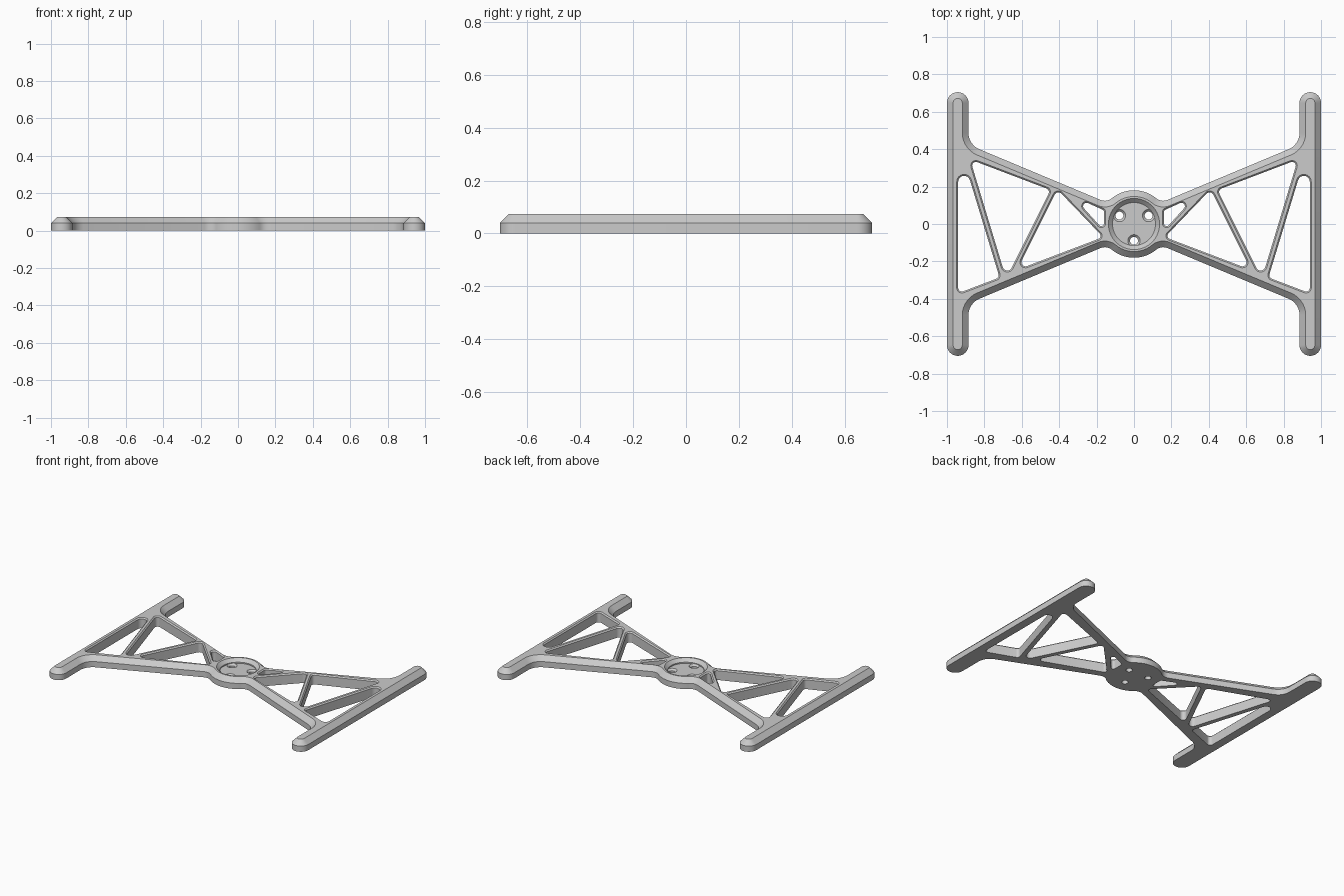
import bpy
import bmesh
import math
from mathutils import Vector

cube = bpy.data.objects.get("Cube")
if cube:
    bpy.data.objects.remove(cube, do_unlink=True)

HEIGHT = 0.073
BEVEL = 0.033

metal = bpy.data.materials.new("light grey metal")
metal.use_nodes = True
GREY = (0.6, 0.6, 0.6, 1)
metal.diffuse_color = GREY
metal.node_tree.nodes["Principled BSDF"].inputs["Base Color"].default_value = GREY


def rounded(corners, steps=8):
    """Turn (x, y, radius) corners into a filleted counter-clockwise loop."""
    loop = []
    n = len(corners)
    for i, (x, y, r) in enumerate(corners):
        p = Vector((x, y))
        a = (Vector(corners[i - 1][:2]) - p).normalized()
        b = (Vector(corners[(i + 1) % n][:2]) - p).normalized()
        half = a.angle(b) / 2
        centre = p + (a + b).normalized() * r / math.sin(half)
        start = p + a * r / math.tan(half) - centre
        end = p + b * r / math.tan(half) - centre
        a0 = math.atan2(start.y, start.x)
        sweep = math.atan2(start.x * end.y - start.y * end.x, start.dot(end))
        for k in range(steps + 1):
            t = a0 + sweep * k / steps
            loop.append(centre + Vector((math.cos(t), math.sin(t))) * r)
    # Fillets that meet share one point
    loop = [p for i, p in enumerate(loop) if (p - loop[i - 1]).length > 0.0005]
    area = sum(loop[i - 1].x * loop[i].y - loop[i].x * loop[i - 1].y
               for i in range(len(loop)))
    return loop if area > 0 else loop[::-1]


def circle(x, y, r, n=48):
    return [Vector((x + r * math.cos(math.tau * k / n),
                    y + r * math.sin(math.tau * k / n))) for k in range(n)]


def inset(loop, d):
    """Move a counter-clockwise loop inwards by d (outwards if negative)."""
    out = []
    n = len(loop)
    for i, p in enumerate(loop):
        e1 = (p - loop[i - 1]).normalized()
        e2 = (loop[(i + 1) % n] - p).normalized()
        n1, n2 = Vector((-e1.y, e1.x)), Vector((-e2.y, e2.x))
        out.append(p + (n1 + n2) * d / (1 + n1.dot(n2)))
    return out


def add_solid(bm, loop, layers):
    """Stack inset copies of the loop, given as (inset, z), into a solid."""
    rings = [[bm.verts.new((p.x, p.y, z)) for p in inset(loop, d)]
             for d, z in layers]
    n = len(loop)
    for low, high in zip(rings, rings[1:]):
        for i in range(n):
            j = (i + 1) % n
            bm.faces.new((low[i], low[j], high[j], high[i]))
    bm.faces.new(rings[0][::-1])
    bm.faces.new(rings[-1])


def make_object(name, solids):
    bm = bmesh.new()
    for loop, layers in solids:
        add_solid(bm, loop, layers)
    mesh = bpy.data.meshes.new(name)
    bm.to_mesh(mesh)
    bm.free()
    mesh.materials.append(metal)
    obj = bpy.data.objects.new(name, mesh)
    bpy.context.collection.objects.link(obj)
    return obj


# Outline: one quarter from the bar tip to the hub, mirrored both ways
quarter = [(1, 0.705, 0.0575), (0.885, 0.705, 0.0575), (0.885, 0.424, 0.095),
           (0.146, 0.115, 0.06), (0.0655, 0.18, 0.178)]
half_outline = quarter + [(-x, y, r) for x, y, r in quarter[::-1]]
outline = half_outline + [(-x, -y, r) for x, y, r in half_outline]
frame = make_object("truss_frame", [
    (rounded(outline), [(0, 0), (0, HEIGHT - BEVEL), (BEVEL, HEIGHT)])])

# Truss windows on one side; each pair of mirrored openings is one cutter
windows = [
    [(0.94, 0.441, 0.032), (0.94, -0.37, 0.02), (0.719, -0.286, 0.02)],
    [(0.876, 0.345, 0.02), (0.447, 0.182, 0.02), (0.683, -0.293, 0.026)],
    [(0.41, 0.185, 0.022), (0.625, -0.245, 0.022), (0.165, -0.07, 0.018)],
    [(0.325, 0.147, 0.018), (0.16, 0.073, 0.015), (0.16, -0.035, 0.015)],
]
window_layers = [(0, -0.05), (0, HEIGHT - 0.008), (-0.012, HEIGHT + 0.004)]
cutters = [
    make_object("window_cutter", [
        (rounded([(side * x, y, r) for x, y, r in win]), window_layers)
        for side in (1, -1)])
    for win in windows]

# Round hub pocket with a sloped rim
FLOOR = 0.043
cutters.append(make_object("pocket_cutter", [
    (circle(0, 0, 0.115, 64),
     [(0, FLOOR), (0, HEIGHT - 0.022), (-0.026, HEIGHT + 0.004)])]))

# Three countersunk bolt holes in the pocket floor
cutters.append(make_object("bolt_hole_cutter", [
    (circle(0.09 * math.cos(a), 0.09 * math.sin(a), 0.021, 32),
     [(0, -0.05), (0, FLOOR - 0.012), (-0.015, FLOOR + 0.003)])
    for a in (math.radians(d) for d in (30, 150, 270))]))

# Cut everything, then keep only the finished frame
for cutter in cutters:
    cutter.hide_render = True
    mod = frame.modifiers.new(cutter.name, 'BOOLEAN')
    mod.operation = 'DIFFERENCE'
    mod.solver = 'EXACT'
    mod.object = cutter
bpy.context.view_layer.update()
graph = bpy.context.evaluated_depsgraph_get()
result = bpy.data.meshes.new_from_object(frame.evaluated_get(graph))
frame.modifiers.clear()
frame.data = result
for cutter in cutters:
    bpy.data.objects.remove(cutter, do_unlink=True)

bpy.ops.object.select_all(action='DESELECT')
frame.select_set(True)
bpy.context.view_layer.objects.active = frame
bpy.ops.object.shade_smooth_by_angle(angle=math.radians(25))
